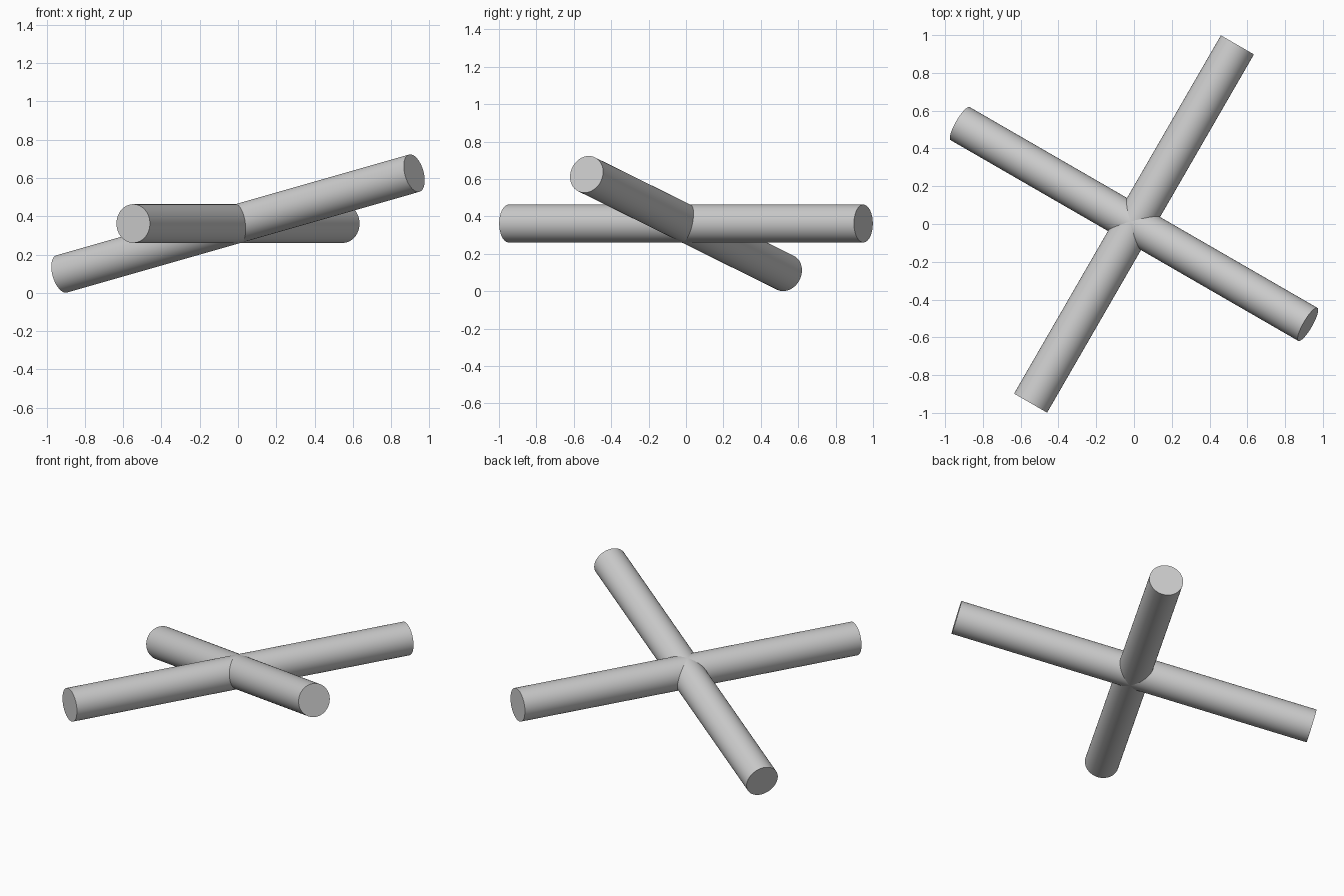
import bpy
from math import radians, sin, cos
from mathutils import Vector

cube = bpy.data.objects.get("Cube")
if cube:
    bpy.data.objects.remove(cube, do_unlink=True)

RADIUS = 0.101
HALF_LENGTH = 1.095
CENTRE = Vector((0, 0, 0.362))

# Plain grey material
grey = bpy.data.materials.new("light_grey")
grey.use_nodes = True
colour = (0.6, 0.6, 0.6, 1)
grey.diffuse_color = colour
grey.node_tree.nodes["Principled BSDF"].inputs["Base Color"].default_value = colour


def rod(name, heading, pitch):
    """Smooth round bar through the centre, aimed by heading and pitch in degrees."""
    h, p = radians(heading), radians(pitch)
    axis = Vector((cos(h) * cos(p), sin(h) * cos(p), sin(p)))
    bpy.ops.mesh.primitive_cylinder_add(
        vertices=64, radius=RADIUS, depth=2 * HALF_LENGTH, location=CENTRE,
        rotation=axis.to_track_quat('Z', 'Y').to_euler())
    obj = bpy.context.object
    obj.name = name
    obj.data.materials.append(grey)
    bpy.ops.object.shade_smooth_by_angle(angle=radians(30))


# Two bars crossing at right angles, one level and one tilted
rod("level_bar", 60, 0)
rod("tilted_bar", -30, 13.9)
